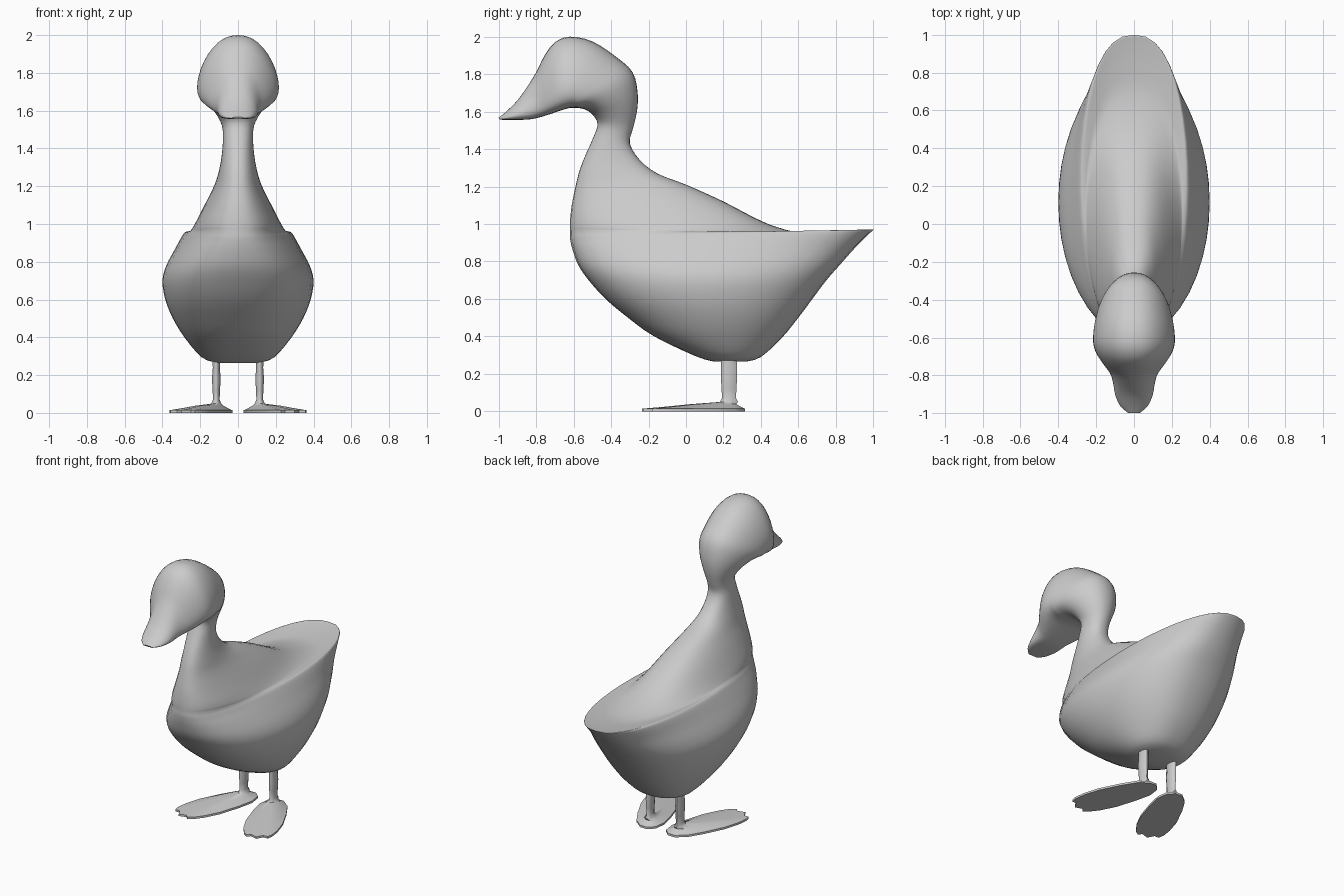
import bpy, bmesh, math
from mathutils import Vector

cube = bpy.data.objects.get("Cube")
if cube:
    bpy.data.objects.remove(cube, do_unlink=True)

grey = bpy.data.materials.new("plain_grey")
grey.use_nodes = True
grey.diffuse_color = (0.6, 0.6, 0.6, 1)
grey.node_tree.nodes["Principled BSDF"].inputs["Base Color"].default_value = (0.6, 0.6, 0.6, 1)


def loft(name, rings, angle):
    """Skin closed rings of points, cap both ends and shade smooth."""
    bm = bmesh.new()
    rows = [[bm.verts.new(p) for p in ring] for ring in rings]
    n = len(rows[0])
    for a, b in zip(rows, rows[1:]):
        for i in range(n):
            j = (i + 1) % n
            bm.faces.new((a[i], a[j], b[j], b[i]))
    bm.faces.new(rows[0])
    bm.faces.new(rows[-1])
    bmesh.ops.recalc_face_normals(bm, faces=bm.faces)
    mesh = bpy.data.meshes.new(name)
    bm.to_mesh(mesh)
    bm.free()
    mesh.materials.append(grey)
    obj = bpy.data.objects.new(name, mesh)
    bpy.context.collection.objects.link(obj)
    bpy.ops.object.select_all(action="DESELECT")
    obj.select_set(True)
    bpy.context.view_layer.objects.active = obj
    bpy.ops.object.shade_smooth_by_angle(angle=math.radians(angle))
    return obj


def smooth_rows(rows, steps):
    """Catmull-Rom interpolation through rows of numbers."""
    out = []
    for i in range(len(rows) - 1):
        quad = zip(rows[max(i - 1, 0)], rows[i], rows[i + 1], rows[min(i + 2, len(rows) - 1)])
        quad = list(quad)
        for s in range(steps):
            t = s / steps
            out.append([b + 0.5 * t * (c - a + t * (2*a - 5*b + 4*c - d + t * (3*(b - c) + d - a)))
                        for a, b, c, d in quad])
    return out + [list(rows[-1])]


# Sections: front y, front z, back y, back z, half width
torso = [
    (.15, .265, .32, .265, .11), (.05, .295, .40, .29, .19), (-.17, .40, .51, .39, .28),
    (-.31, .50, .60, .50, .345), (-.43, .60, .675, .60, .385), (-.52, .70, .75, .70, .40),
    (-.575, .78, .82, .78, .38), (-.605, .86, .90, .87, .335), (-.617, .91, .98, .95, .30),
    (-.62, .935, 1.0, .97, .285), (-.62, .95, .97, .966, .275), (-.62, .97, .85, .95, .262),
    (-.62, .99, .68, .942, .25), (-.618, 1.03, .45, .995, .222), (-.61, 1.10, .20, 1.12, .172),
    (-.59, 1.20, 0, 1.21, .125), (-.57, 1.28, -.15, 1.268, .103), (-.54, 1.36, -.245, 1.34, .088),
    (-.50, 1.45, -.30, 1.43, .08)]
head = [
    (-.472, 1.53, -.283, 1.51, .085), (-.495, 1.58, -.262, 1.60, .12), (-.53, 1.607, -.258, 1.70, .16),
    (-.56, 1.617, -.285, 1.81, .19), (-.585, 1.62, -.37, 1.89, .207), (-.61, 1.62, -.50, 1.975, .215),
    (-.64, 1.615, -.62, 2.0, .215), (-.68, 1.602, -.70, 1.97, .198), (-.73, 1.585, -.755, 1.90, .165),
    (-.79, 1.567, -.80, 1.81, .125), (-.84, 1.558, -.85, 1.73, .11), (-.90, 1.556, -.90, 1.66, .10),
    (-.96, 1.556, -.955, 1.605, .075), (-.995, 1.557, -1.0, 1.567, .035)]

# Last two numbers: fullness of the outline, and shift of the widest point to the front
sections = [r + (.82, 0) for r in torso] + [r + (.9, .1 + .35 * min(i / 4, 1)) for i, r in enumerate(head)]


def section_ring(row, count=40):
    fy, fz, by, bz, w, full, shift = row
    front, back = Vector((0, fy, fz)), Vector((0, by, bz))
    ring = []
    for i in range(count):
        a = math.tau * i / count
        s, c = math.sin(a), math.cos(a)
        p = (front + back) / 2 + (front - back) / 2 * (c + shift * s * s)
        p.x = w * math.copysign(abs(s) ** full, s)
        ring.append(p)
    return ring


# Body, neck, head and bill in one skin
loft("body_and_head", [section_ring(r) for r in smooth_rows(sections, 3)], 60)

# Webbed foot outline: distance from heel, half width
half = [(.02, .05), (.09, .09), (.2, .108), (.35, .12), (.46, .11), (.53, .092), (.565, .07), (.553, .04)]
outline = [(0, 0)] + half + [(.585, 0)] + [(s, -w) for s, w in reversed(half)]
ankle = Vector((.115, .23, 0))
turn = math.radians(22)
along = Vector((math.sin(turn), -math.cos(turn), 0))
across = Vector((math.cos(turn), math.sin(turn), 0))
foot = [Vector((.08, .315, 0)) + along * s + across * w for s, w in outline]


def scaled(k, z):
    return [ankle + (p - ankle) * k + Vector((0, 0, z)) for p in foot]


def leg_oval(rx, ry, z):
    ring = []
    for p in foot:
        a = math.atan2(p.y - ankle.y, p.x - ankle.x)
        ring.append(ankle + Vector((rx * math.cos(a), ry * math.sin(a), z)))
    return ring


# Feet with legs, one for each side
rings = [scaled(1, .003), scaled(1, .014), scaled(.75, .024), scaled(.45, .038),
         leg_oval(.028, .048, .05), leg_oval(.019, .038, .07), leg_oval(.021, .04, .12),
         leg_oval(.025, .044, .18), leg_oval(.02, .042, .24), leg_oval(.024, .044, .3)]
rings[0] = scaled(1, 0)
for side, sign in (("left", 1), ("right", -1)):
    loft(side + "_leg_and_foot", [[(p.x * sign, p.y, p.z) for p in r] for r in rings], 50)
